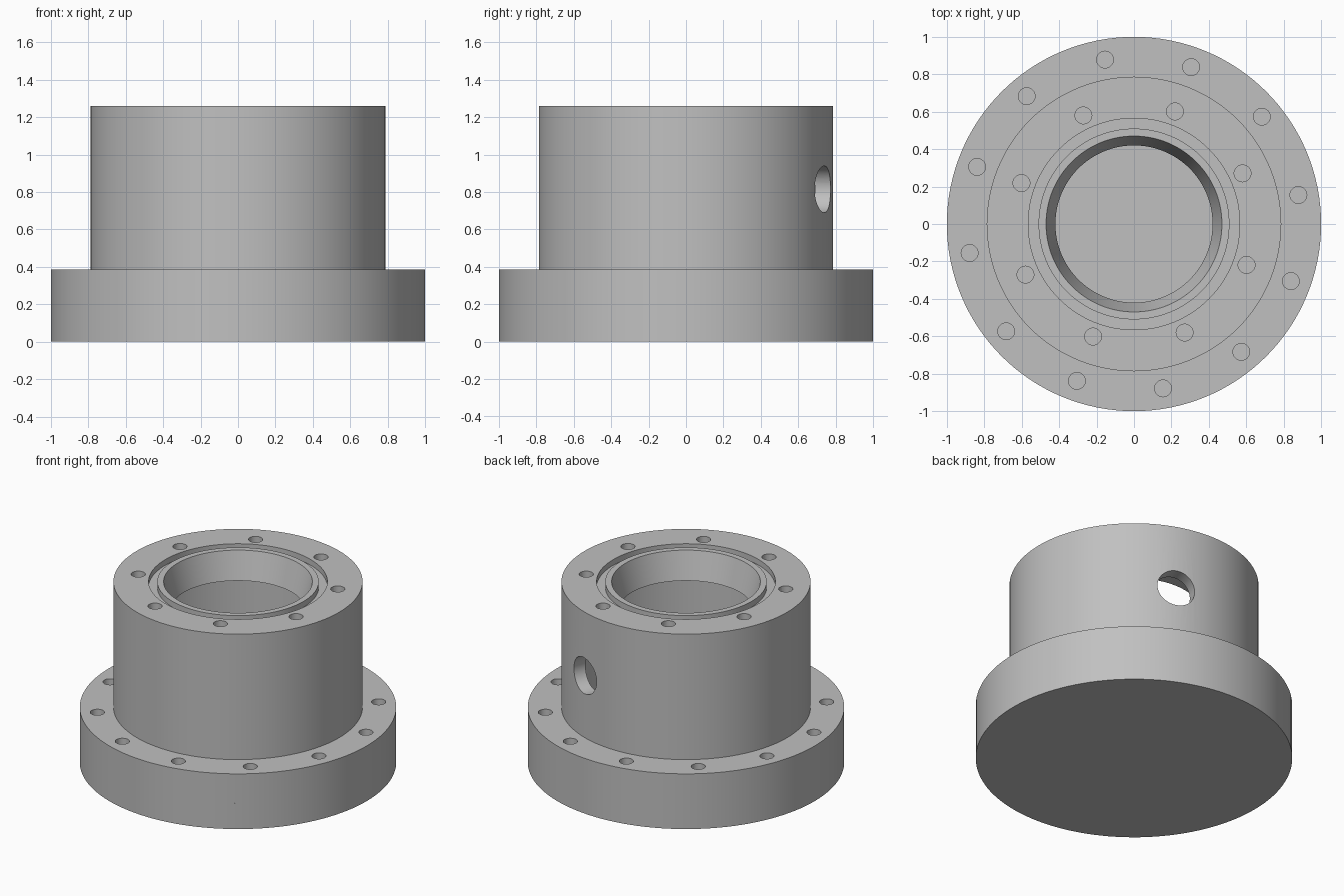
import bpy, bmesh, math
from mathutils import Matrix, Vector

if "Cube" in bpy.data.objects:
    bpy.data.objects.remove(bpy.data.objects["Cube"])

SEGMENTS = 128
PLATE_TOP, FLANGE_TOP, BODY_TOP = 0.18, 0.385, 1.26

metal = bpy.data.materials.new("plain grey metal")
metal.use_nodes = True
metal.diffuse_color = (0.53, 0.53, 0.53, 1)
metal.node_tree.nodes["Principled BSDF"].inputs["Base Color"].default_value = metal.diffuse_color


def make_object(name, bm):
    bmesh.ops.recalc_face_normals(bm, faces=bm.faces)
    mesh = bpy.data.meshes.new(name)
    bm.to_mesh(mesh)
    bm.free()
    mesh.materials.append(metal)
    obj = bpy.data.objects.new(name, mesh)
    bpy.context.collection.objects.link(obj)
    return obj


def lathe(name, profile):
    """Revolve a closed (radius, height) outline about the z axis."""
    bm = bmesh.new()
    verts = [bm.verts.new((r, 0, z)) for r, z in profile]
    edges = [bm.edges.new((a, b)) for a, b in zip(verts, verts[1:] + verts[:1])]
    bmesh.ops.spin(bm, geom=verts + edges, axis=(0, 0, 1), cent=(0, 0, 0),
                   angle=math.tau, steps=SEGMENTS, use_duplicate=False)
    bmesh.ops.remove_doubles(bm, verts=bm.verts, dist=1e-5)
    return make_object(name, bm)


def add_cylinder(bm, radius, depth, matrix, segments=32):
    bmesh.ops.create_cone(bm, cap_ends=True, segments=segments, radius1=radius,
                          radius2=radius, depth=depth, matrix=matrix)


def add_bolt_circle(bm, count, circle, start, bottom, top):
    for i in range(count):
        a = math.radians(start) + i * math.tau / count
        centre = Vector((circle * math.cos(a), circle * math.sin(a), (bottom + top) / 2))
        add_cylinder(bm, 0.045, top - bottom, Matrix.Translation(centre))


# Solid base plate
bm = bmesh.new()
add_cylinder(bm, 1, PLATE_TOP, Matrix.Translation((0, 0, PLATE_TOP / 2)), SEGMENTS)
base_plate = make_object("base_plate", bm)

# Flanged housing: wide chamber, tapered mouth and seal groove in the top
housing = lathe("housing", [
    (0.70, PLATE_TOP), (1, PLATE_TOP), (1, FLANGE_TOP), (0.787, FLANGE_TOP),
    (0.787, BODY_TOP),
    (0.565, BODY_TOP), (0.565, 1.22), (0.51, 1.22), (0.51, BODY_TOP),
    (0.47, BODY_TOP), (0.42, 1.07), (0.70, 1.07)])

# Bolt holes and the side port
bm = bmesh.new()
add_bolt_circle(bm, 12, 0.892, 10, 0.1, 0.5)
add_bolt_circle(bm, 8, 0.64, 25, 1.0, 1.4)
port = (Matrix.Rotation(math.radians(70), 4, 'Z') @ Matrix.Translation((0.75, 0, 0.815))
        @ Matrix.Rotation(math.pi / 2, 4, 'Y'))
add_cylinder(bm, 0.125, 0.4, port, 48)
cutter = make_object("hole_cutter", bm)
cutter.hide_render = True

cut = housing.modifiers.new("holes", 'BOOLEAN')
cut.operation = 'DIFFERENCE'
cut.solver = 'EXACT'
cut.object = cutter
bpy.ops.object.select_all(action='DESELECT')
bpy.context.view_layer.objects.active = housing
housing.select_set(True)
bpy.ops.object.modifier_apply(modifier=cut.name)
bpy.data.objects.remove(cutter)

# Smooth walls with crisp rims
base_plate.select_set(True)
bpy.ops.object.shade_smooth_by_angle(angle=math.radians(30))
